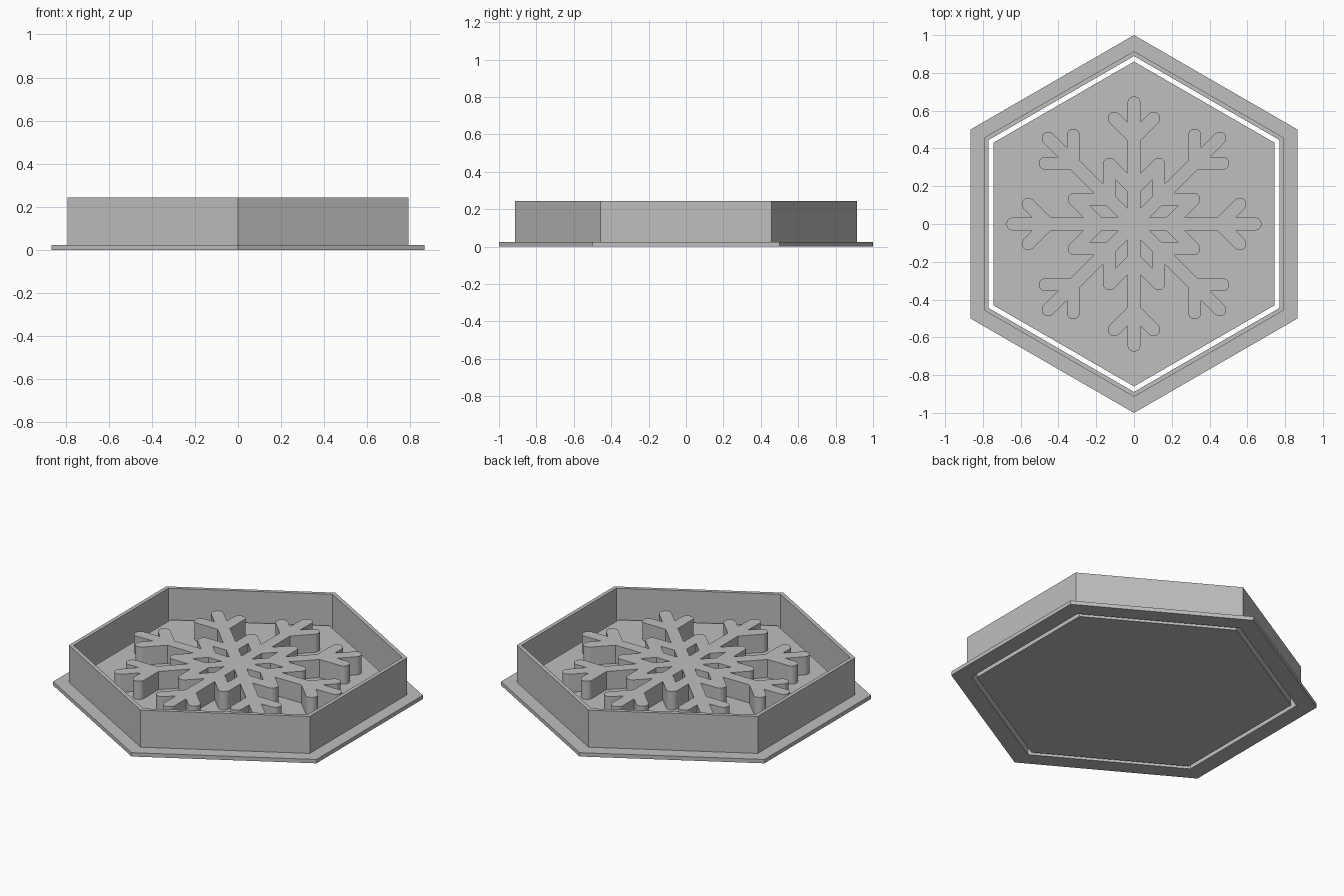
import bpy
import bmesh
from math import sin, cos, tan, pi, radians, sqrt
from mathutils import Matrix, Vector

default_cube = bpy.data.objects.get("Cube")
if default_cube:
    bpy.data.objects.remove(default_cube, do_unlink=True)

# One plain grey for every part
GREY = (0.52, 0.52, 0.52, 1.0)
grey = bpy.data.materials.new("matte_grey")
grey.use_nodes = True
grey.diffuse_color = GREY
grey.node_tree.nodes["Principled BSDF"].inputs["Base Color"].default_value = GREY


def add_object(name, bm):
    bmesh.ops.recalc_face_normals(bm, faces=bm.faces)
    mesh = bpy.data.meshes.new(name)
    bm.to_mesh(mesh)
    bm.free()
    mesh.materials.append(grey)
    obj = bpy.data.objects.new(name, mesh)
    bpy.context.collection.objects.link(obj)
    return obj


def hexagon(bm, radius, z):
    """Six vertices with one corner pointing to +y."""
    return [bm.verts.new((radius * cos(pi / 2 + k * pi / 3),
                          radius * sin(pi / 2 + k * pi / 3), z)) for k in range(6)]


def bridge(bm, low, high):
    for k in range(6):
        n = (k + 1) % 6
        bm.faces.new((low[k], low[n], high[n], high[k]))


# Cutter frame: thin wall with a flange, one closed hexagonal profile
FLANGE_TOP, WALL_TOP = 0.023, 0.243
WALL_OUT, WALL_IN = 0.915, 0.889
profile = [(1.0, 0), (1.0, FLANGE_TOP), (WALL_OUT, FLANGE_TOP),
           (WALL_OUT, WALL_TOP), (WALL_IN, WALL_TOP), (WALL_IN, 0)]
bm = bmesh.new()
rings = [hexagon(bm, r, z) for r, z in profile]
for i, ring in enumerate(rings):
    bridge(bm, ring, rings[(i + 1) % len(rings)])
add_object("cutter_frame", bm)

# Stamp plate: loose hexagonal slab inside the frame
PLATE_TOP, FLAKE_TOP = 0.067, 0.175
bm = bmesh.new()
bottom, top = hexagon(bm, 0.86, 0), hexagon(bm, 0.86, PLATE_TOP)
bridge(bm, bottom, top)
bm.faces.new(bottom[::-1])
bm.faces.new(top)
add_object("stamp_plate", bm)

# Snowflake relief: half of one arm, mirrored and repeated eight times
W = 0.034                      # half width of every bar
SLOPE = tan(radians(22.5))     # line between neighbouring arms
INNER, OUTER = 0.185, 0.455    # where the side branches leave the arm
DIAG = W * sqrt(2)
TIP = 0.642


def arc(u, v, start, end, steps):
    angles = [radians(start + (end - start) * i / steps) for i in range(steps + 1)]
    return [(u + W * cos(a), v + W * sin(a)) for a in angles]


hole_end = (INNER - DIAG) / (1 - SLOPE)
inner_tip = INNER / (1 - SLOPE)
half_arm = [(0, 0), (W / SLOPE, W), (INNER - DIAG + W, W), (hole_end, hole_end * SLOPE)]
half_arm += arc(inner_tip, inner_tip * SLOPE, 22.5, -45, 6)
half_arm += [(INNER + DIAG + W, W), (OUTER - DIAG + W, W)]
half_arm += arc(OUTER + 0.105, 0.105, 135, -45, 14)
half_arm += [(OUTER + DIAG + W, W)]
half_arm += arc(TIP, 0, 90, 0, 7)

bm = bmesh.new()
for k in range(8):
    turn = Matrix.Rotation(k * pi / 4, 3, 'Z')
    for side in (1, -1):
        outline = [bm.verts.new(turn @ Vector((u, v * side, FLAKE_TOP))) for u, v in half_arm]
        bm.faces.new(outline[::-side])
bmesh.ops.remove_doubles(bm, verts=bm.verts, dist=0.0005)
rim = [e for e in bm.edges if e.is_boundary]
walls = bmesh.ops.extrude_edge_only(bm, edges=rim)["geom"]
for vert in walls:
    if isinstance(vert, bmesh.types.BMVert):
        vert.co.z = PLATE_TOP
flake = add_object("snowflake_relief", bm)

# Smooth only the rounded bar ends
bpy.ops.object.select_all(action='DESELECT')
flake.select_set(True)
bpy.context.view_layer.objects.active = flake
bpy.ops.object.shade_smooth_by_angle(angle=radians(30))
